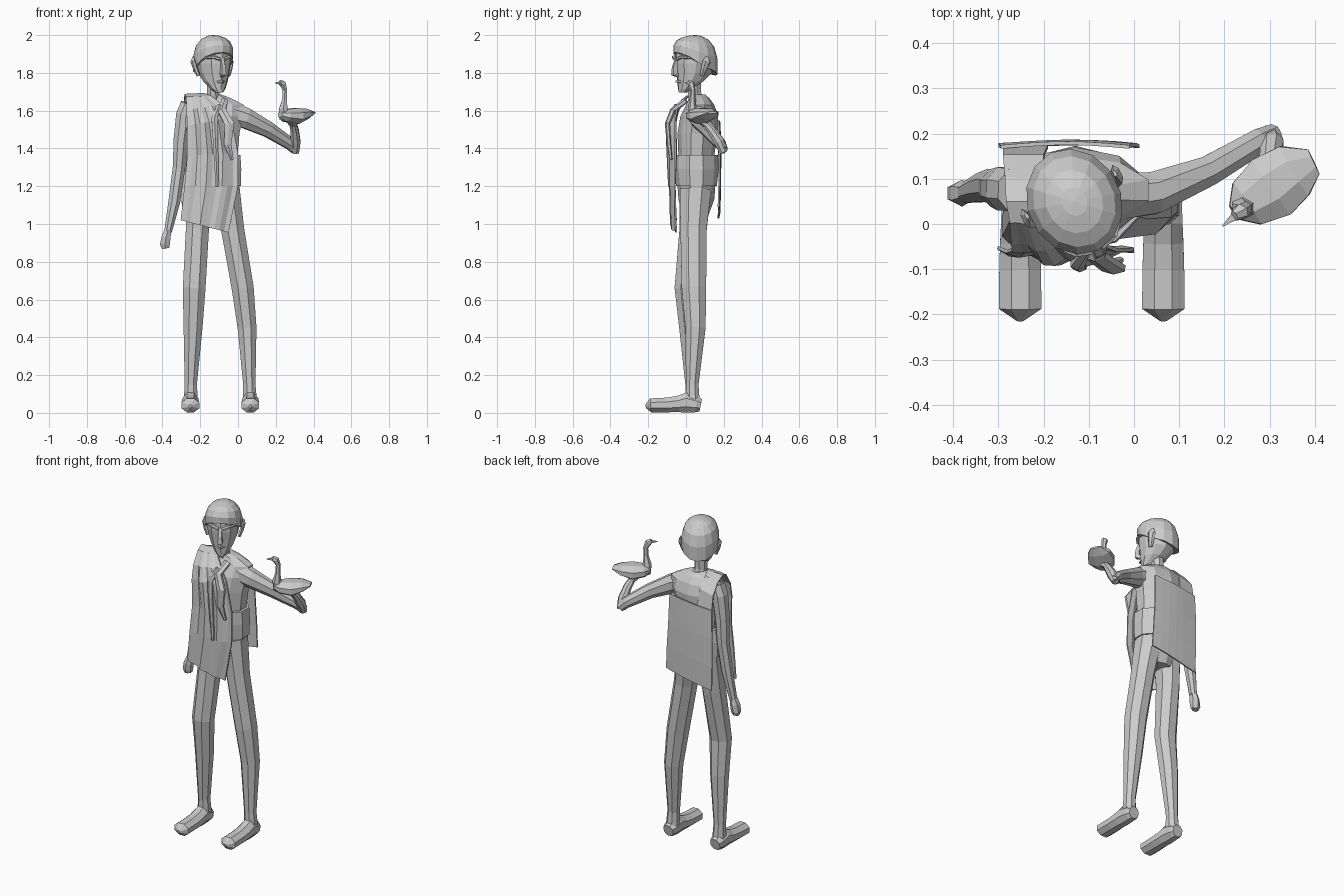
import bpy, bmesh, math
from mathutils import Vector


def loft(name, rings, closed=True, caps=True):
    """Skin a list of equally long point rings."""
    bm = bmesh.new()
    vs = [[bm.verts.new(p) for p in r] for r in rings]
    n = len(vs[0])
    for a, b in zip(vs, vs[1:]):
        for i in range(n if closed else n - 1):
            j = (i + 1) % n
            bm.faces.new((a[i], a[j], b[j], b[i]))
    if caps:
        bm.faces.new(vs[0])
        bm.faces.new(vs[-1])
    bmesh.ops.recalc_face_normals(bm, faces=bm.faces[:])
    me = bpy.data.meshes.new(name)
    bm.to_mesh(me)
    bm.free()
    ob = bpy.data.objects.new(name, me)
    bpy.context.collection.objects.link(ob)
    return ob


def ring(cx, cy, z, rx, ry, n=10):
    return [Vector((cx + rx * math.cos(2 * math.pi * (i + .5) / n),
                    cy + ry * math.sin(2 * math.pi * (i + .5) / n), z)) for i in range(n)]


def tube(name, path, n=8, ref=(0, 1, 0)):
    """Path entries: x, y, z, half width, half height."""
    pts = [Vector(p[:3]) for p in path]
    rings = []
    for k, p in enumerate(path):
        t = (pts[min(k + 1, len(pts) - 1)] - pts[max(k - 1, 0)]).normalized()
        s = t.cross(Vector(ref)).normalized()
        u = s.cross(t)
        rings.append([pts[k] + s * p[3] * math.cos(a) + u * p[4] * math.sin(a)
                      for a in (2 * math.pi * (i + .5) / n for i in range(n))])
    return loft(name, rings)


def head_part(ob):
    ob.location = (-.13, .045, 0)
    ob.rotation_euler = (0, 0, .45)
    return ob


UP = (0, 0, 1)

# legs
tube("right_leg", [(-.195, .05, 1.18, .075, .09), (-.215, .035, .97, .066, .075),
                   (-.232, -.005, .66, .065, .06), (-.238, .015, .45, .054, .055),
                   (-.25, .03, .15, .035, .036), (-.25, .035, .04, .042, .042)])
tube("left_leg", [(-.06, .05, 1.18, .075, .09), (-.028, .04, .97, .066, .075),
                  (.025, .042, .66, .063, .07), (.048, .05, .45, .054, .058),
                  (.06, .033, .15, .035, .036), (.064, .035, .04, .042, .042)])

# feet
for name, x in (("right_foot", -.252), ("left_foot", .065)):
    tube(name, [(x, .078, .04, .034, .036), (x, .055, .045, .044, .046), (x, .0, .055, .046, .058),
                (x, -.04, .047, .048, .047), (x, -.1, .042, .05, .042),
                (x, -.187, .04, .051, .04), (x, -.214, .035, .008, .01)], ref=UP)

# torso and hips
loft("torso", [ring(*r) for r in (
    (-.13, .05, 1.05, .075, .07), (-.13, .055, 1.13, .135, .095), (-.13, .055, 1.2, .145, .1),
    (-.125, .055, 1.36, .128, .095), (-.13, .06, 1.48, .145, .105), (-.13, .07, 1.57, .165, .1),
    (-.13, .075, 1.63, .17, .075), (-.13, .07, 1.665, .1, .055), (-.13, .06, 1.685, .045, .042))])

# waist belt
loft("belt", [ring(*r) for r in (
    (-.13, .055, 1.2, .152, .108), (-.13, .055, 1.29, .155, .118), (-.13, .055, 1.365, .15, .115))])

# neck
tube("neck", [(-.13, .06, 1.64, .045, .045), (-.132, .045, 1.69, .036, .038),
              (-.13, .04, 1.78, .038, .042)])

# head
head_part(loft("face", [ring(0, *r) for r in (
    (-.07, 1.695, .02, .02), (-.055, 1.715, .04, .038), (-.025, 1.755, .064, .072),
    (-.002, 1.8, .082, .1), (.002, 1.85, .092, .11), (.005, 1.9, .094, .112), (.005, 1.95, .075, .09))]))
hair = []
for z, r in ((0, 1), (.4, 1.0), (.7, .86), (.88, .6), (.98, .27), (1, .02)):
    ps = ring(0, 0, 0, 1, 1, 14)
    hair.append([Vector((p.x * .104 * r, .005 + p.y * .12 * r,
                         2 - (1 - z) * (.152 + .062 * p.y + (.01 if abs(p.x) > .8 else 0)))) for p in ps])
head_part(loft("hair", hair))
head_part(tube("nose", [(0, -.1, 1.875, .012, .014), (0, -.117, 1.83, .014, .016),
                        (0, -.118, 1.795, .02, .02), (0, -.09, 1.782, .008, .012)], 4))
head_part(tube("mouth", [(-.026, -.082, 1.752, .005, .005), (0, -.1, 1.755, .012, .009),
                         (.026, -.082, 1.752, .005, .005)], 6, UP))
for side, s in (("right", -1), ("left", 1)):
    head_part(tube(side + "_ear", [(s * .088, .0, 1.785, .01, .012), (s * .1, .008, 1.82, .012, .018),
                                   (s * .112, .018, 1.86, .01, .024), (s * .108, .022, 1.885, .004, .008)], 6))
    head_part(tube(side + "_brow", [(s * .012, -.108, 1.872, .012, .009), (s * .045, -.098, 1.884, .012, .009),
                                    (s * .078, -.062, 1.88, .008, .006)], 6, UP))

# hanging arm
tube("right_arm", [(-.262, .075, 1.635, .045, .05), (-.285, .078, 1.58, .046, .052),
                   (-.302, .08, 1.45, .042, .045), (-.312, .085, 1.3, .036, .04),
                   (-.337, .08, 1.12, .034, .034), (-.37, .07, .96, .022, .025)])
tube("right_hand", [(-.37, .07, .97, .02, .024), (-.381, .068, .93, .028, .03),
                    (-.387, .068, .89, .03, .026), (-.383, .068, .87, .022, .018)], 6)

# raised arm, bent back at the elbow
tube("left_upper_arm", [(-.04, .06, 1.585, .055, .07), (.04, .068, 1.56, .05, .058),
                        (.16, .115, 1.5, .036, .044), (.275, .182, 1.425, .03, .034),
                        (.308, .2, 1.39, .022, .026)], ref=UP)
tube("left_forearm", [(.3, .2, 1.38, .022, .025), (.305, .175, 1.435, .03, .028),
                      (.3, .135, 1.495, .024, .024), (.292, .105, 1.53, .018, .02)], ref=(1, 0, 0))
tube("left_hand", [(.294, .115, 1.522, .02, .018), (.288, .075, 1.545, .034, .015),
                   (.28, .03, 1.555, .026, .01)], 6, UP)

# bird perched on the hand
tube("bird_body", [(.222, .025, 1.58, .02, .018), (.25, .045, 1.575, .06, .035),
                   (.305, .082, 1.572, .08, .045), (.355, .118, 1.583, .068, .03),
                   (.398, .138, 1.59, .032, .006)], ref=UP)
tube("bird_neck", [(.25, .045, 1.56, .035, .03), (.24, .033, 1.61, .026, .024),
                   (.246, .034, 1.66, .014, .015), (.248, .036, 1.71, .014, .014),
                   (.236, .027, 1.742, .02, .018), (.222, .018, 1.755, .01, .012)], 6)
tube("bird_beak", [(.24, .03, 1.737, .017, .016), (.22, .015, 1.746, .011, .009),
                   (.196, -.005, 1.746, .002, .002)], 4, UP)


def cloth(name, rows, folds, bend, nu=11):
    """Rows: left x, left z, right x, right z, y, fold depth."""
    rings = []
    for xl, zl, xr, zr, y, d in rows:
        line = []
        for i in range(nu):
            u = i / (nu - 1)
            dy = d * math.sin(u * math.pi * 2 * folds + zl * 3) + bend * min(1, d * 80) * (2 * u - 1) ** 2
            line.append(Vector((xl + (xr - xl) * u, y + dy, zl + (zr - zl) * u)))
        rings.append(line)
    ob = loft(name, rings, closed=False, caps=False)
    m = ob.modifiers.new("thickness", 'SOLIDIFY')
    m.thickness = .008
    m.offset = 0
    return ob


# draped cloth over the shoulder and down the front
cloth("front_drape", [
    (-.29, 1.46, -.19, 1.48, .172, 0), (-.29, 1.6, -.2, 1.62, .15, 0),
    (-.285, 1.66, -.2, 1.68, .1, 0), (-.283, 1.685, -.18, 1.69, .05, 0),
    (-.275, 1.67, -.14, 1.675, .0, .002), (-.272, 1.6, -.08, 1.63, -.055, .006),
    (-.27, 1.52, -.035, 1.56, -.085, .012), (-.268, 1.36, .0, 1.38, -.08, .01),
    (-.282, 1.2, .0, 1.2, -.08, .007), (-.302, 1.02, -.05, .955, -.075, .007)], 3, .04)

# loose folds on the chest
tube("chest_fold_outer", [(-.07, .0, 1.655, .02, .015), (-.085, -.07, 1.6, .025, .016),
                          (-.045, -.098, 1.53, .03, .014), (-.055, -.09, 1.42, .022, .012),
                          (-.03, -.08, 1.34, .008, .008)], 6)
tube("chest_fold_inner", [(-.1, -.05, 1.63, .012, .012), (-.125, -.088, 1.56, .018, .014),
                          (-.12, -.095, 1.46, .016, .012), (-.11, -.085, 1.2, .01, .01)], 6)

# hanging panel on the back
cloth("back_panel", [
    (-.295, 1.52, -.01, 1.55, .178, .001), (-.3, 1.35, -.005, 1.38, .182, .001),
    (-.3, 1.18, .005, 1.22, .182, .001), (-.295, 1.03, .012, 1.09, .178, .001)], 1, -.08, 7)
